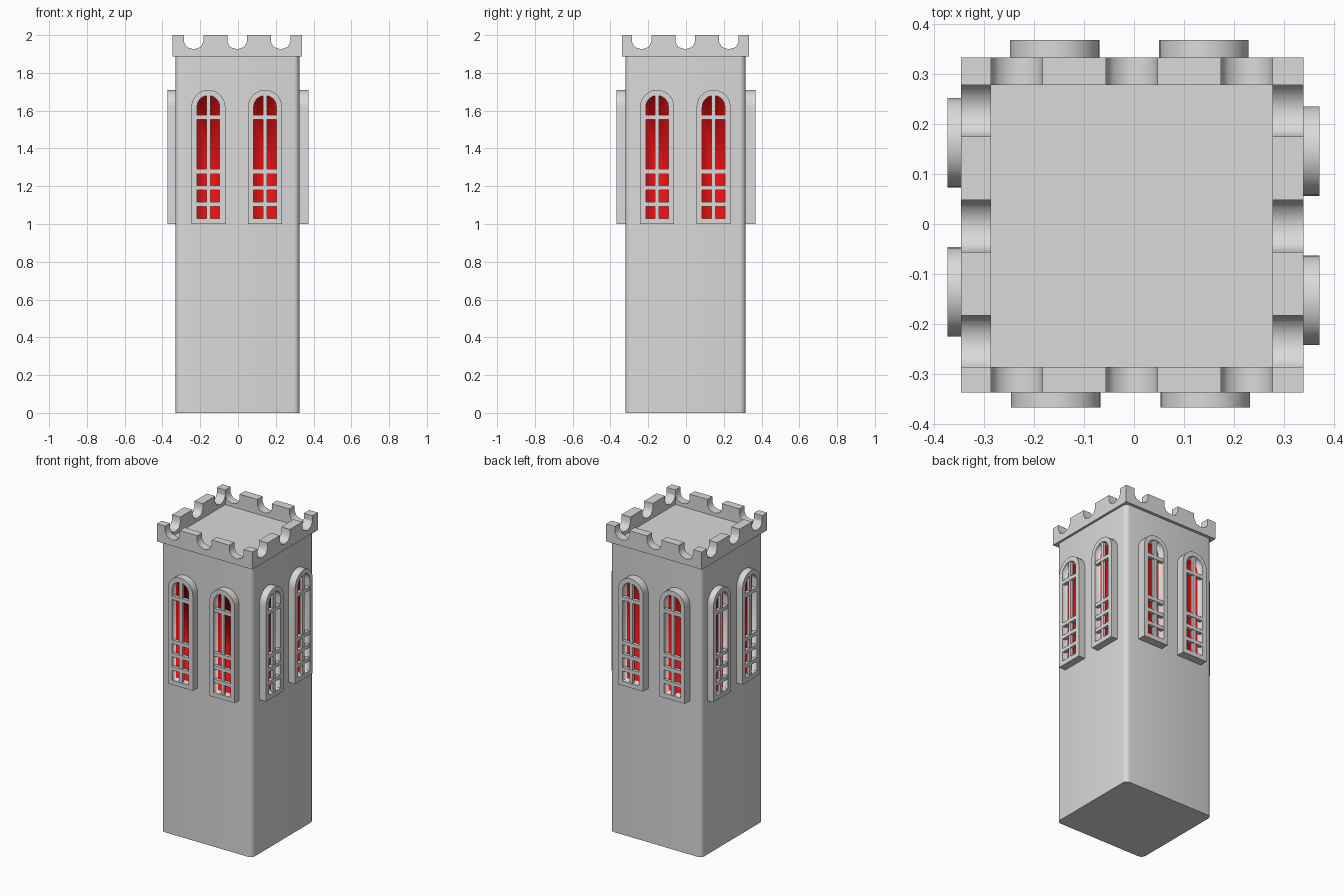
import bpy, bmesh
from math import sin, cos, pi, radians
from mathutils import Vector

cube = bpy.data.objects.get("Cube")
if cube:
    bpy.data.objects.remove(cube)


def material(name, rgb):
    m = bpy.data.materials.new(name)
    m.use_nodes = True
    m.diffuse_color = (*rgb, 1)
    m.node_tree.nodes["Principled BSDF"].inputs["Base Color"].default_value = (*rgb, 1)
    return m


STONE = material("grey stone", (0.7, 0.7, 0.7))
GLASS = material("red glass", (0.8, 0.005, 0.006))

# Each side maps (along wall, outward distance, height) to world space
SIDES = {
    "front": lambda u, d, z: Vector((u, -d, z)),
    "back": lambda u, d, z: Vector((u, d, z)),
    "right": lambda u, d, z: Vector((-d, u, z)),
    "left": lambda u, d, z: Vector((d, u, z)),
}


def finish(bm, name, angle=50, blend=None):
    """Fix normals, smooth all but the sharp edges, and link the object."""
    bmesh.ops.recalc_face_normals(bm, faces=bm.faces[:])
    for f in bm.faces:
        f.smooth = True
    for e in bm.edges:
        e.smooth = e.calc_face_angle(0) < radians(angle) or blend in e.link_faces[:]
    mesh = bpy.data.meshes.new(name)
    bm.to_mesh(mesh)
    bm.free()
    mesh.materials.append(STONE)
    mesh.materials.append(GLASS)
    obj = bpy.data.objects.new(name, mesh)
    bpy.context.collection.objects.link(obj)
    return obj


def loop(bm, place, pts, d):
    return [bm.verts.new(place(u, d, z)) for u, z in pts]


def bridge(bm, a, b):
    for i in range(len(a)):
        j = (i + 1) % len(a)
        bm.faces.new((a[i], a[j], b[j], b[i]))


def prism(bm, place, pts, d0, d1):
    a, b = loop(bm, place, pts, d0), loop(bm, place, pts, d1)
    bm.faces.new(a)
    bm.faces.new(b)
    bridge(bm, a, b)


def rect(u0, u1, z0, z1):
    return [(u0, z0), (u1, z0), (u1, z1), (u0, z1)]


# Tower shaft with rounded vertical corners; its top is the deck
X0, X1, Y0, Y1, DECK = -0.332, 0.325, -0.32, 0.315, 1.905
bm = bmesh.new()
prism(bm, SIDES["back"], rect(X0, X1, 0, DECK), Y0, Y1)
uprights = [e for e in bm.edges if abs(e.verts[0].co.z - e.verts[1].co.z) > 1]
bmesh.ops.bevel(bm, geom=uprights, offset=0.03, segments=4, profile=0.5, affect="EDGES")
finish(bm, "tower_shaft")

# Battlement walls with three rounded notches on each side
BASE, TOP, SPRING, NOTCH, DROP = 1.886, 2.0, 1.964, 0.052, 0.039


def notched_wall(side, ends, centres, d0, d1, corners):
    pts = []
    for c in centres:
        pts.append((c - NOTCH, TOP))
        for i in range(5):
            a = pi * i / 4
            pts.append((c - NOTCH * cos(a), SPRING - DROP * sin(a)))
        pts.append((c + NOTCH, TOP))
    if corners:
        pts = [(ends[0], TOP)] + pts + [(ends[1], TOP)]
    else:
        pts = pts[1:-1]
    pts = [(ends[0], BASE)] + pts + [(ends[1], BASE)]
    bm = bmesh.new()
    prism(bm, SIDES[side], pts, d0, d1)
    finish(bm, side + "_battlement")


across, along = (-0.235, -0.0045, 0.226), (-0.235, -0.004, 0.227)
notched_wall("front", (-0.347, 0.34), across, 0.287, 0.338, True)
notched_wall("back", (-0.347, 0.34), across, 0.279, 0.334, True)
notched_wall("right", (-0.287, 0.279), along, 0.287, 0.347, False)
notched_wall("left", (-0.287, 0.279), along, 0.278, 0.34, False)


# Arched windows: raised frame, red recess and glazing bars
def arch(c, r, bottom, spring=1.62, steps=14):
    curve = [(c + r * cos(pi * i / steps), spring + r * sin(pi * i / steps))
             for i in range(steps + 1)]
    return [(c - r, bottom), (c + r, bottom)] + curve


def window(name, place, c, wall, face):
    outer, inner = arch(c, 0.09, 1.0), arch(c, 0.06, 1.03)
    bm = bmesh.new()
    loops = [loop(bm, place, outer, wall - 0.01), loop(bm, place, outer, face),
             loop(bm, place, inner, face), loop(bm, place, inner, wall + 0.006)]
    for a, b in zip(loops, loops[1:]):
        bridge(bm, a, b)
    bm.faces.new(loops[0])
    pane = bm.faces.new(loops[3])
    pane.material_index = 1
    finish(bm, name + "_frame", blend=pane)

    bm = bmesh.new()
    prism(bm, place, rect(c - 0.011, c + 0.011, 1.025, 1.68), face - 0.022, face - 0.004)
    for z in (1.105, 1.193, 1.278, 1.565):
        prism(bm, place, rect(c - 0.06, c + 0.06, z - 0.012, z + 0.012),
              face - 0.024, face - 0.002)
    finish(bm, name + "_bars")


for side, centres, wall, face in (
        ("front", (-0.157, 0.143), -Y0, 0.368),
        ("back", (-0.159, 0.14), Y1, 0.369),
        ("right", (-0.136, 0.163), -X0, 0.374),
        ("left", (-0.153, 0.146), X1, 0.372)):
    for n, c in enumerate(centres, 1):
        window(f"{side}_window_{n}", SIDES[side], c, wall, face)
